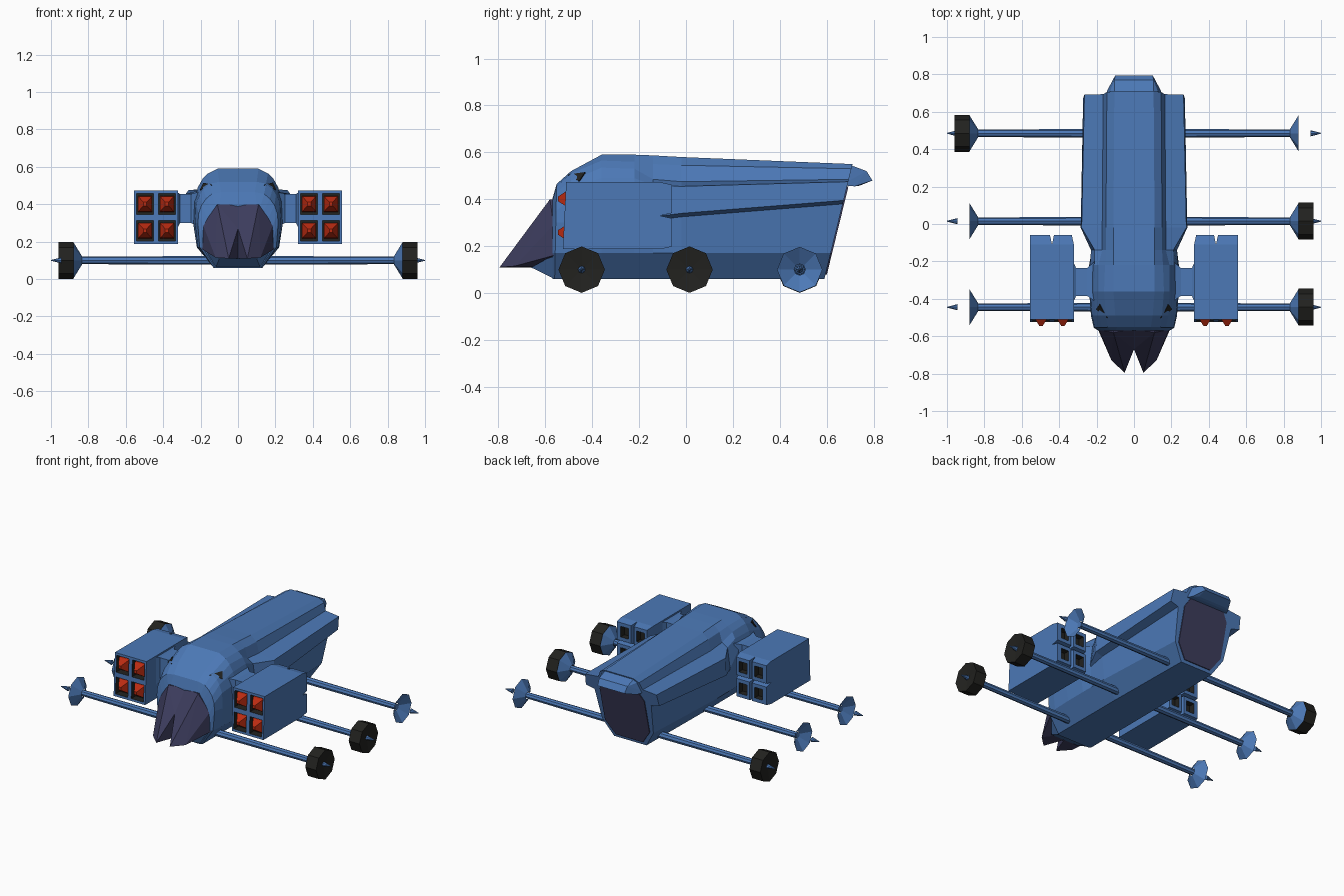
import bpy, bmesh, math
from mathutils import Vector
from mathutils.bvhtree import BVHTree

if "Cube" in bpy.data.objects:
    bpy.data.objects.remove(bpy.data.objects["Cube"])


def material(name, rgb):
    m = bpy.data.materials.new(name)
    m.diffuse_color = (*rgb, 1)
    m.use_nodes = True
    m.node_tree.nodes["Principled BSDF"].inputs["Base Color"].default_value = m.diffuse_color
    return m


BLUE = material("hull blue", (0.072, 0.19, 0.47))
PURPLE = material("dark purple", (0.046, 0.046, 0.11))
BLACK = material("black", (0.016, 0.016, 0.014))
RED = material("warhead red", (0.50, 0.025, 0.006))


def finish(name, bm, *mats):
    bmesh.ops.remove_doubles(bm, verts=bm.verts, dist=1e-5)
    bmesh.ops.recalc_face_normals(bm, faces=bm.faces)
    me = bpy.data.meshes.new(name)
    bm.to_mesh(me)
    for m in mats:
        me.materials.append(m)
    ob = bpy.data.objects.new(name, me)
    bpy.context.collection.objects.link(ob)
    return ob


def loft(bm, rings, dark=(), caps=True):
    """Skin rings of equal length; segments listed in dark get material 1."""
    vs = [[bm.verts.new(p) for p in r] for r in rings]
    n = len(rings[0])
    for k, (a, b) in enumerate(zip(vs, vs[1:])):
        for i in range(n):
            f = bm.faces.new((a[i], a[(i + 1) % n], b[(i + 1) % n], b[i]))
            f.material_index = int(k in dark)
    if caps:
        for ring, k in ((vs[0], 0), (vs[-1], len(rings) - 2)):
            bm.faces.new(ring).material_index = int(k in dark)


def hull_part(name, pts, mat):
    bm = bmesh.new()
    for p in pts:
        bm.verts.new(p)
    bmesh.ops.convex_hull(bm, input=bm.verts)
    bmesh.ops.dissolve_limit(bm, angle_limit=0.02, verts=bm.verts, edges=bm.edges)
    return finish(name, bm, mat)


def both(pts):
    return list(pts) + [(-x, y, z) for x, y, z in pts]


def spin_x(name, profile, s, y, mat, caps=True, z=0.1, n=8):
    """Octagonal turned part along x, profile of (x, radius)."""
    bm = bmesh.new()
    loft(bm, [[(s * x, y + r * math.sin(2 * math.pi * i / n), z - r * math.cos(2 * math.pi * i / n))
               for i in range(n)] for x, r in profile], caps=caps)
    return finish(name, bm, mat)


def rect_x(x, y0, y1, z0, z1):
    return [(x, y0, z0), (x, y1, z0), (x, y1, z1), (x, y0, z1)]


# Main hull: half sections (x, z) from keel to deck, lofted front to back
stations = [
    (-.57, -.57, [(.12, .06), (.19, .17), (.19, .22), (.185, .28), (.165, .33), (.14, .365), (.12, .39), (.10, .40)]),
    (-.56, -.55, [(.13, .06), (.205, .17), (.215, .30), (.21, .35), (.195, .395), (.17, .43), (.14, .455), (.09, .465)]),
    (-.49, -.49, [(.13, .06), (.215, .17), (.23, .30), (.225, .40), (.205, .45), (.185, .48), (.15, .51), (.10, .52)]),
    (-.36, -.36, [(.13, .06), (.22, .17), (.24, .30), (.235, .42), (.215, .49), (.19, .535), (.16, .565), (.11, .59)]),
    (-.22, -.22, [(.13, .06), (.22, .17), (.24, .30), (.235, .42), (.21, .49), (.19, .53), (.155, .56), (.11, .59)]),
    (-.14, -.14, [(.13, .06), (.22, .17), (.225, .31), (.23, .325), (.21, .46), (.17, .485), (.15, .55), (.11, .587)]),
    (-.02, -.02, [(.13, .06), (.22, .17), (.235, .325), (.285, .34), (.28, .455), (.17, .475), (.15, .545), (.11, .58)]),
    (.59, .71, [(.12, .06), (.19, .17), (.21, .38), (.272, .395), (.265, .475), (.165, .485), (.145, .53), (.105, .55)]),
]
bm = bmesh.new()
rings = []
for y0, y1, pts in stations:
    half = [(x, y0 + (y1 - y0) * (z - .06) / .49, z) for x, z in pts]
    rings.append(half + [(-x, y, z) for x, y, z in reversed(half)])
loft(bm, rings)
bmesh.ops.recalc_face_normals(bm, faces=bm.faces)
surface = BVHTree.FromBMesh(bm)
finish("main_hull", bm, BLUE)

# Overhanging tail lip and dark rear hatch
hull_part("tail_lip", both([(.145, .66, .53), (.105, .69, .55), (.165, .66, .46), (.14, .72, .455),
                            (.105, .77, .52), (.10, .795, .48), (.105, .74, .458)]), BLUE)
hatch = []
for x, z in ((.10, .08), (.165, .17), (.165, .40), (.13, .455)):
    y = .59 + .12 * (z - .06) / .49
    hatch += [(x, y - .01, z), (x, y + .006, z)]
hull_part("rear_hatch", both(hatch), PURPLE)

# Split beak and the chin under it
for s, side in ((1, "right"), (-1, "left")):
    pts = [(0, -.56, .40), (.11, -.58, .40), (.187, -.565, .29), (.192, -.565, .16), (0, -.56, .11),
           (.11, -.56, .40), (.05, -.795, .11), (.12, -.73, .115), (0, -.67, .27), (0, -.66, .11)]
    hull_part(f"beak_{side}", [(s * x, y, z) for x, y, z in pts], PURPLE)
hull_part("chin", both([(.12, -.56, .06), (.185, -.56, .165), (.10, -.66, .109), (.12, -.56, .16)]), BLUE)

# Eye plates laid on the head surface
for s, side in ((1, "right"), (-1, "left")):
    pts = []
    for p in ((.14, -.50, .50), (.185, -.43, .515), (.2, -.455, .475)):
        loc, nor, _, _ = surface.find_nearest(Vector((s * p[0], p[1], p[2])))
        pts += [loc + nor * .006, loc - nor * .015]
    hull_part(f"eye_{side}", pts, BLACK)

# Missile pods: four open cells each, with struts and warheads
CX, CZ, HW, HH = .4385, .33, .0585, .0715
for s, side in ((1, "right"), (-1, "left")):
    bm = bmesh.new()
    for i in (-1, 1):
        for k in (-1, 1):
            cx, cz = CX + i * HW, CZ + k * HH
            cell = []
            for y, fx, fz in ((-.47, .78, .78), (-.518, .78, .78), (-.518, 1, 1), (-.11, 1, 1),
                              (-.06, .82, .84), (-.06, .5, .5), (-.10, .5, .5)):
                ring = []
                for a, b in ((-1, -1), (1, -1), (1, 1), (-1, 1)):
                    z = cz + b * HH * fz
                    x = cx + a * HW * (1 if a == i == 1 else fx) if y == -.06 and fx > .8 else cx + a * HW * fx
                    ring.append((s * x, y + (.05 * (z - CZ) if y < -.4 else 0), z))
                cell.append(ring)
            loft(bm, cell, dark=(0, 5))
            # Warhead pyramid
            wb = bmesh.new()
            loft(wb, [[(s * (cx + a * r), y, cz + b * r * 1.1) for a, b in ((-1, -1), (1, -1), (1, 1), (-1, 1))]
                      for y, r in ((-.465, .038), (-.50, .036), (-.535, .015), (-.545, .009))])
            finish(f"warhead_{side}", wb, RED)
    # Drop the hidden walls between cells
    inner = [f for f in bm.faces if all(abs(abs(v.co.x) - CX) < 1e-4 for v in f.verts)
             or all(abs(v.co.z - CZ) < 1e-4 for v in f.verts)]
    bmesh.ops.delete(bm, geom=inner, context='FACES')
    finish(f"missile_pod_{side}", bm, BLUE, BLACK)

    bm = bmesh.new()
    loft(bm, [rect_x(s * .20, -.42, -.19, .27, .47), rect_x(s * .25, -.385, -.235, .30, .455),
              rect_x(s * .31, -.385, -.235, .30, .455), rect_x(s * .325, -.42, -.20, .27, .465)])
    finish(f"pod_strut_{side}", bm, BLUE)

# Axles, hub cones, pins, and the three wheels that are fitted
for name, y, wheel_side in (("front", -.445, 1), ("middle", .015, 1), ("rear", .485, -1)):
    spin_x(f"{name}_axle", [(-.84, .02), (0, .024), (.84, .02)], 1, y, BLUE)
    for s in (1, -1):
        spin_x(f"{name}_hub", [(.835, .024), (.88, .097)], s, y, BLUE, caps=False)
        spin_x(f"{name}_pin", [(.945, .016), (1.0, .002)], s, y, BLUE)
        if s == wheel_side:
            spin_x(f"{name}_wheel", [(.88, .02), (.88, .099), (.96, .099), (.945, .002)], s, y, BLACK)
